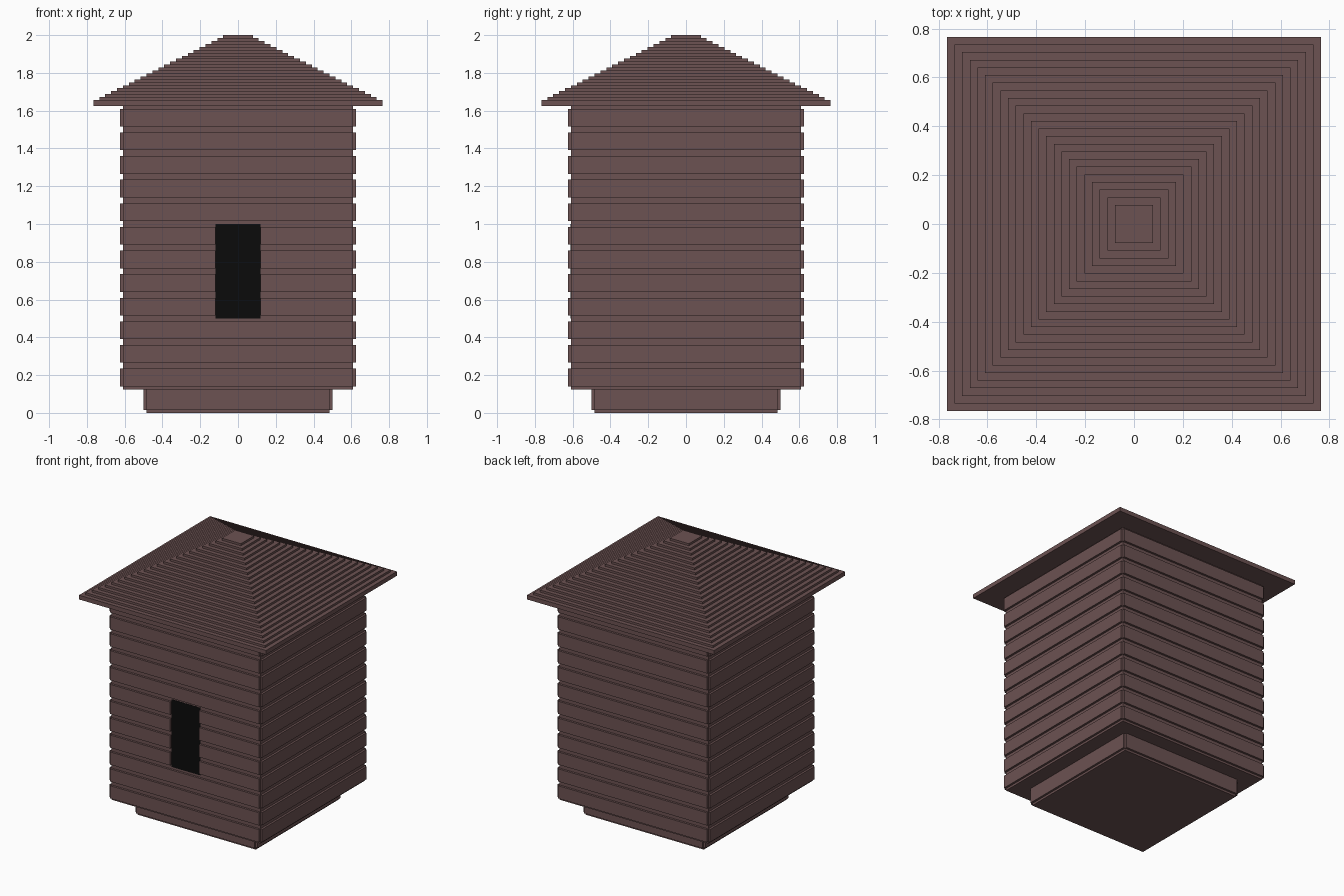
import bpy, bmesh, math
from mathutils import Matrix, Vector

if "Cube" in bpy.data.objects:
    bpy.data.objects.remove(bpy.data.objects["Cube"])

U = 1 / 64  # the model sits on a regular grid of 1/64 unit


def material(name, color):
    m = bpy.data.materials.new(name)
    m.diffuse_color = (*color, 1)
    m.use_nodes = True
    m.node_tree.nodes["Principled BSDF"].inputs["Base Color"].default_value = m.diffuse_color
    return m


BROWN = material("brown wood", (0.150, 0.084, 0.084))
BLACK = material("black opening", (0.0033, 0.0033, 0.0033))


def finish(name, bm, mat):
    bmesh.ops.recalc_face_normals(bm, faces=bm.faces)
    mesh = bpy.data.meshes.new(name)
    bm.to_mesh(mesh)
    bm.free()
    mesh.materials.append(mat)
    ob = bpy.data.objects.new(name, mesh)
    bpy.context.collection.objects.link(ob)
    return ob


def square_stack(name, profile, cap_bottom=False, cap_top=False):
    """Sweep a (half width, height) profile around a square."""
    bm = bmesh.new()
    rings = [[bm.verts.new((sx * h * U, sy * h * U, z * U))
              for sx, sy in ((-1, -1), (1, -1), (1, 1), (-1, 1))] for h, z in profile]
    for a, b in zip(rings, rings[1:]):
        for i in range(4):
            j = (i + 1) % 4
            bm.faces.new((a[i], a[j], b[j], b[i]))
    if cap_bottom:
        bm.faces.new(rings[0][::-1])
    if cap_top:
        bm.faces.new(rings[-1])
    return finish(name, bm, BROWN)


def add_board(bm, side, x0, x1, y0, y1, z0, z1):
    """Box on the front, turned in quarter turns to the given side."""
    size = Vector((x1 - x0, y1 - y0, z1 - z0)) * U
    centre = Vector((x0 + x1, y0 + y1, z0 + z1)) * U / 2
    bmesh.ops.create_cube(bm, size=1, matrix=Matrix.Rotation(side * math.pi / 2, 4, 'Z')
                          @ Matrix.Translation(centre) @ Matrix.Diagonal((*size, 1)))


# Solid cores of foundation and walls
square_stack("foundation", [(31, 0), (31, 8)], cap_bottom=True)
square_stack("walls", [(31, 8), (39, 8), (39, 104)])

# Stepped pyramid roof: thick eave, then one thin step per layer
profile = [(39, 104), (49, 104), (49, 106)]
for i in range(1, 23):
    half = 49 - 2 * i
    profile += [(half, 105 + i), (half, 106 + i)]
square_stack("roof", profile, cap_top=True)

# Foundation facing boards
bm = bmesh.new()
for side in range(4):
    add_board(bm, side, -31, 31, -32, -31, 1, 8)
finish("foundation_boards", bm, BROWN)

# Wall planks, split around the doorway on the front
DOOR = 7.6
bm = bmesh.new()
for row in range(12):
    z = 9 + 8 * row
    for side in range(4):
        if side == 0 and 3 <= row <= 6:
            spans = [(-39, -DOOR), (DOOR, 39)]
        else:
            spans = [(-39, 39)]
        for x0, x1 in spans:
            add_board(bm, side, x0, x1, -40, -39, z, z + 6)
finish("wall_planks", bm, BROWN)

# Dark doorway panel on the wall core
bm = bmesh.new()
add_board(bm, 0, -DOOR, DOOR, -39.1, -39, 32, 64)
finish("doorway", bm, BLACK)
